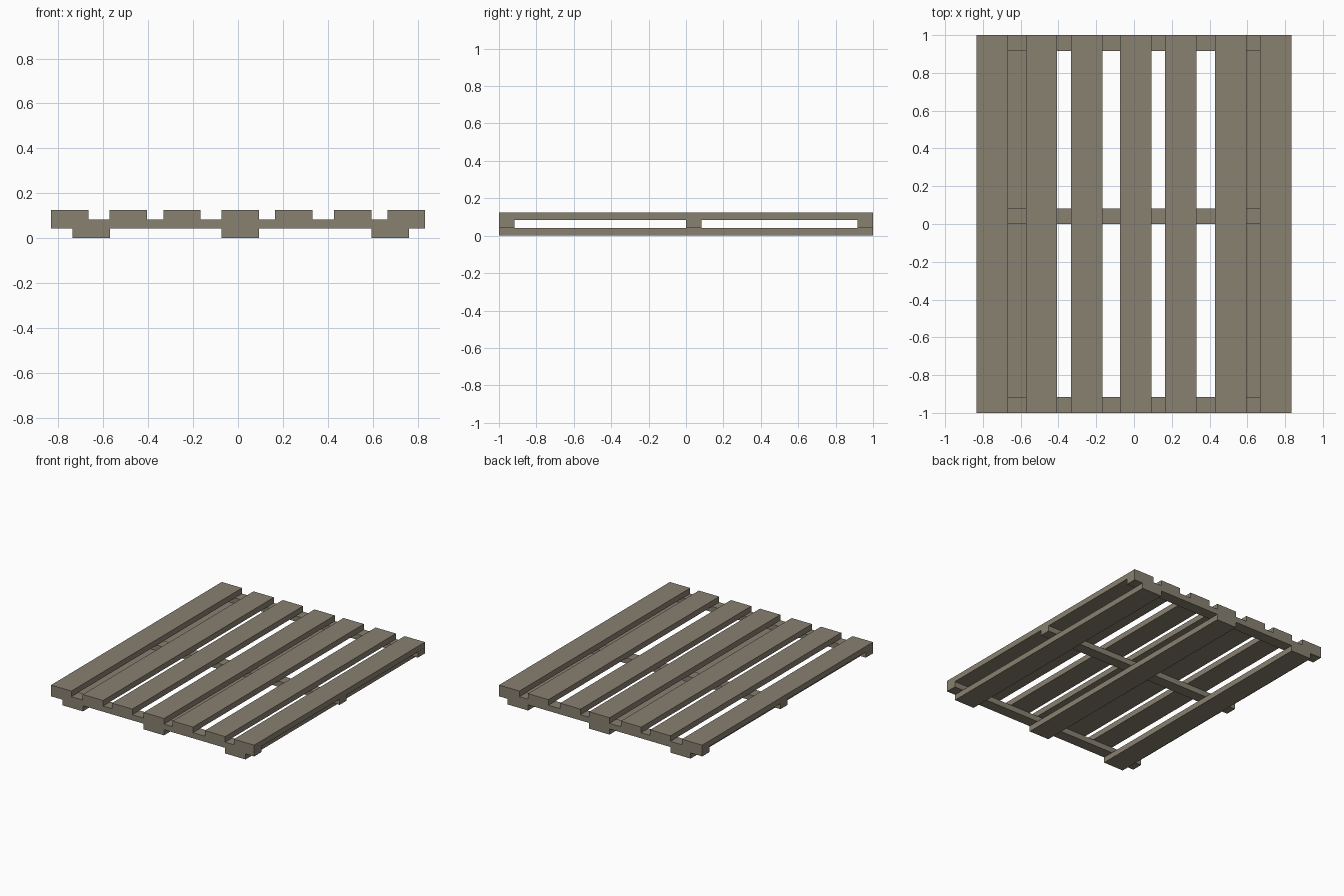
import bpy
import bmesh
from mathutils import Matrix, Vector

if "Cube" in bpy.data.objects:
    bpy.data.objects.remove(bpy.data.objects["Cube"], do_unlink=True)

# Weathered wood colour
wood = bpy.data.materials.new("weathered_wood")
wood.use_nodes = True
colour = (0.25, 0.22, 0.165, 1)
wood.diffuse_color = colour
bsdf = wood.node_tree.nodes["Principled BSDF"]
bsdf.inputs["Base Color"].default_value = colour
bsdf.inputs["Roughness"].default_value = 0.9

THICK = 0.125 / 3
BOARD = 1 / 6
HALF_WIDTH = 0.833


def plank(name, low, high):
    """Box board between two corners."""
    low, high = Vector(low), Vector(high)
    bm = bmesh.new()
    size = Matrix.Diagonal((*(high - low), 1))
    bmesh.ops.create_cube(bm, size=1, matrix=Matrix.Translation((low + high) / 2) @ size)
    mesh = bpy.data.meshes.new(name)
    bm.to_mesh(mesh)
    bm.free()
    mesh.materials.append(wood)
    bpy.context.collection.objects.link(bpy.data.objects.new(name, mesh))


# Seven deck boards on top
for i, x in enumerate((-HALF_WIDTH, -0.573, -0.333, -0.073, 0.165, 0.428, 0.666)):
    plank(f"deck_board_{i + 1}", (x, -1, 2 * THICK), (x + BOARD, 1, 3 * THICK))

# Three cross beams in the middle layer
for name, y in (("front", -1), ("middle", 0), ("back", 1 - BOARD / 2)):
    plank(f"{name}_cross_beam", (-HALF_WIDTH, y, THICK), (HALF_WIDTH, y + BOARD / 2, 2 * THICK))

# Three runners underneath
for name, x in (("right", -0.738), ("centre", -0.073), ("left", 0.595)):
    plank(f"{name}_runner", (x, -1, 0), (x + BOARD, 1, THICK))
